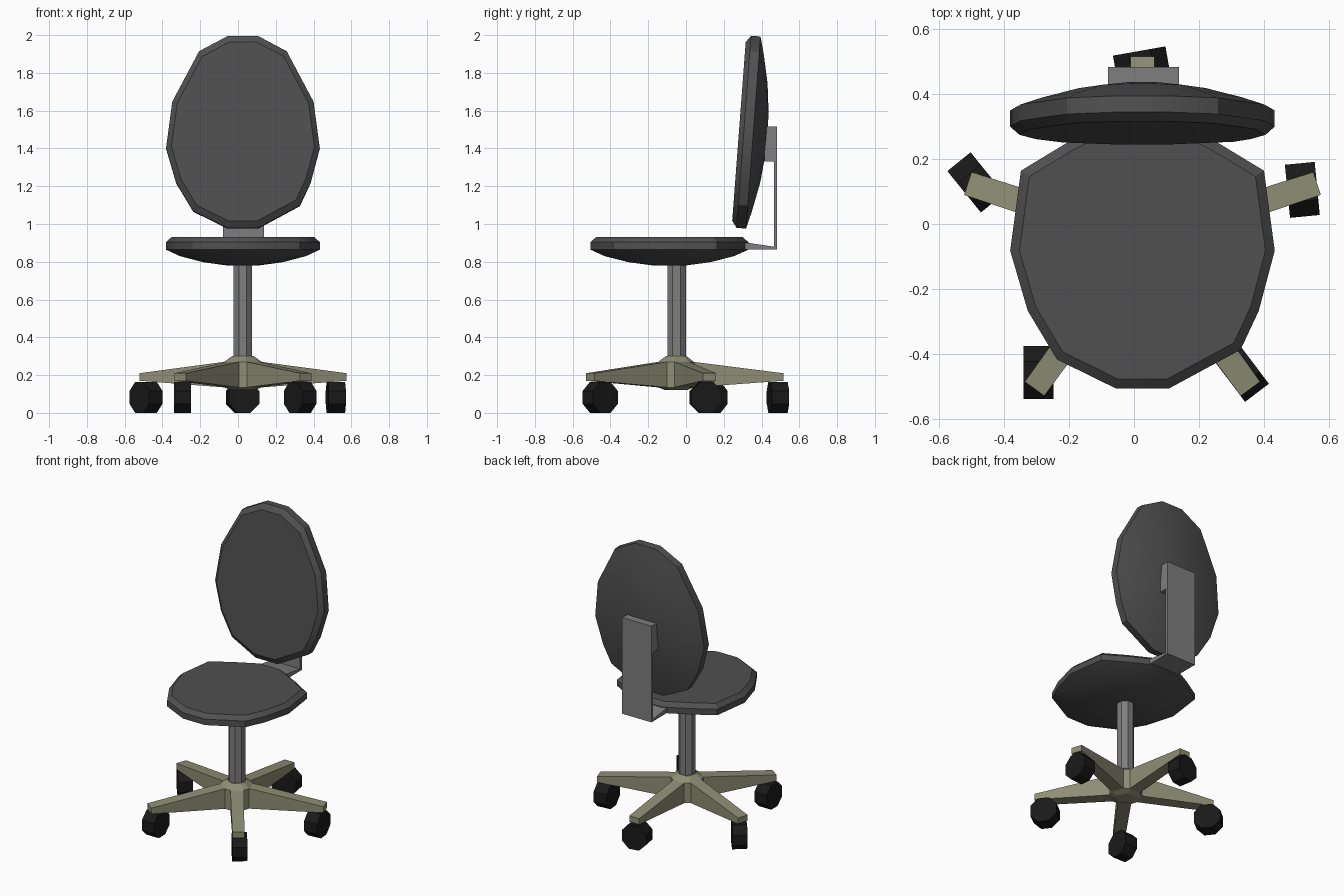
import bpy, bmesh, math
from mathutils import Matrix, Vector

if "Cube" in bpy.data.objects:
    bpy.data.objects.remove(bpy.data.objects["Cube"])

CX, CY = 0.026, -0.05          # axis of the column and star base


def material(name, rgb):
    m = bpy.data.materials.new(name)
    m.diffuse_color = (*rgb, 1)
    m.use_nodes = True
    m.node_tree.nodes["Principled BSDF"].inputs["Base Color"].default_value = m.diffuse_color
    return m


FABRIC = material("dark_fabric", (0.08, 0.08, 0.08))
RUBBER = material("black_rubber", (0.01, 0.01, 0.01))
OLIVE = material("olive_plastic", (0.27, 0.27, 0.18))
METAL = material("grey_metal", (0.21, 0.21, 0.21))


def finish(bm, name, mat, matrix=None, smooth=None):
    bmesh.ops.recalc_face_normals(bm, faces=bm.faces[:])
    me = bpy.data.meshes.new(name)
    bm.to_mesh(me)
    bm.free()
    ob = bpy.data.objects.new(name, me)
    bpy.context.collection.objects.link(ob)
    me.materials.append(mat)
    if matrix:
        ob.matrix_world = matrix
    if smooth:
        bpy.ops.object.select_all(action='DESELECT')
        ob.select_set(True)
        bpy.context.view_layer.objects.active = ob
        bpy.ops.object.shade_smooth_by_angle(angle=math.radians(smooth))
    return ob


def loft(bm, rings):
    """Skin equal-length closed rings and cap both ends."""
    vs = [[bm.verts.new(p) for p in r] for r in rings]
    n = len(vs[0])
    for a, b in zip(vs, vs[1:]):
        for i in range(n):
            j = (i + 1) % n
            bm.faces.new((a[i], a[j], b[j], b[i]))
    bm.faces.new(vs[0])
    bm.faces.new(vs[-1])


def pad(name, back, rim, matrix):
    """Cushion: 14-sided outline, bevelled flat face and domed underside."""
    outline = [(-0.082, -0.506), (0.082, -0.506), (0.302, -0.387), (0.358, -0.267),
               (0.407, -0.082), (0.374, 0.164), (0.232, back[0]), (0.078, back[1]),
               (-0.078, back[1]), (-0.232, back[0]), (-0.374, 0.164), (-0.407, -0.082),
               (-0.353, -0.267), (-0.263, -0.417)]
    mid = (back[1] - 0.506) / 2
    rings = [(0.93, 0), (1, -0.026), (1, -0.026 - rim), (0.82, -0.1),
             (0.52, -0.132), (0.2, -0.15)]
    bm = bmesh.new()
    loft(bm, [[(x * s, mid + (y - mid) * s, w) for x, y in outline] for s, w in rings])
    return finish(bm, name, FABRIC, matrix, 30)


# Seat and tilted backrest share one cushion shape
pad("seat", (0.25, 0.33), 0.04, Matrix.Translation((CX, 0, 0.93)))
v = Vector((0, 0.0755, 1)).normalized()
w = Vector((0, -1, 0.0755)).normalized()
m = Matrix(((1, 0, 0), v, w)).transposed().to_4x4()
pad("backrest", (0.432, 0.514), 0.05, Matrix.Translation((CX, 0.28, 1.486)) @ m)

# Bracket joining seat and backrest
profile = [(0.24, 0.90), (0.33, 0.90), (0.465, 0.88), (0.465, 1.33), (0.415, 1.33),
           (0.415, 1.515), (0.483, 1.515), (0.483, 0.866), (0.24, 0.866)]
bm = bmesh.new()
loft(bm, [[(x, y, z) for y, z in profile] for x in (-0.08, 0.138)])
finish(bm, "back_bracket", METAL)

# Column
bm = bmesh.new()
bmesh.ops.create_cone(bm, cap_ends=True, segments=8, radius1=0.053, radius2=0.053, depth=0.6)
finish(bm, "column", METAL, Matrix.Translation((CX, CY, 0.5)) @ Matrix.Rotation(math.pi / 8, 4, 'Z'))

# Five-armed star base: decagonal hub with tapered arms
bm = bmesh.new()
half = math.asin(0.41)
angles = [math.radians(18 + 72 * k) + s * half for k in range(5) for s in (-1, 1)]


def ring(r, z):
    return [bm.verts.new((r * math.cos(a), r * math.sin(a), z)) for a in angles]


rings = [ring(0.058, 0.30), ring(0.1, 0.27), ring(0.1, 0.135), ring(0.06, 0.12)]
bm.faces.new(rings[0])
bm.faces.new(rings[-1])
for n, (a, b) in enumerate(zip(rings, rings[1:])):
    for i in range(10):
        j = (i + 1) % 10
        if n == 1 and i % 2 == 0:
            # arm grows out of this hub side
            t = math.radians(18 + 36 * i)
            rot = Matrix.Rotation(t, 3, 'Z')
            end = [bm.verts.new(rot @ Vector((0.565, y, z))) for y, z in
                   ((-0.037, 0.21), (0.037, 0.21), (0.037, 0.17), (-0.037, 0.17))]
            root = [a[i], a[j], b[j], b[i]]
            for k in range(4):
                l = (k + 1) % 4
                bm.faces.new((root[k], root[l], end[l], end[k]))
            bm.faces.new(end)
        else:
            bm.faces.new((a[i], a[j], b[j], b[i]))
finish(bm, "star_base", OLIVE, Matrix.Translation((CX, CY, 0)))

# Casters: octagonal wheels, each swivelled differently (x, y, rolling direction)
for k, (x, y, deg) in enumerate([(0.518, 0.105, 95.5), (0.024, 0.487, 10), (-0.487, 0.128, -51),
                                 (-0.294, -0.457, 90), (0.329, -0.454, 127)]):
    bm = bmesh.new()
    r = 0.082 / math.cos(math.pi / 8)
    bmesh.ops.create_cone(bm, cap_ends=True, segments=8, radius1=r, radius2=r, depth=0.092)
    bmesh.ops.rotate(bm, verts=bm.verts[:], matrix=Matrix.Rotation(math.pi / 8, 3, 'Z'))
    bmesh.ops.rotate(bm, verts=bm.verts[:], matrix=Matrix.Rotation(math.pi / 2, 3, 'X'))
    # settle the flat side on the floor whatever the starting vertex
    low = min(p.co.z for p in bm.verts)
    finish(bm, f"caster_{k + 1}", RUBBER,
           Matrix.Translation((x, y, -low)) @ Matrix.Rotation(math.radians(deg), 4, 'Z'))
